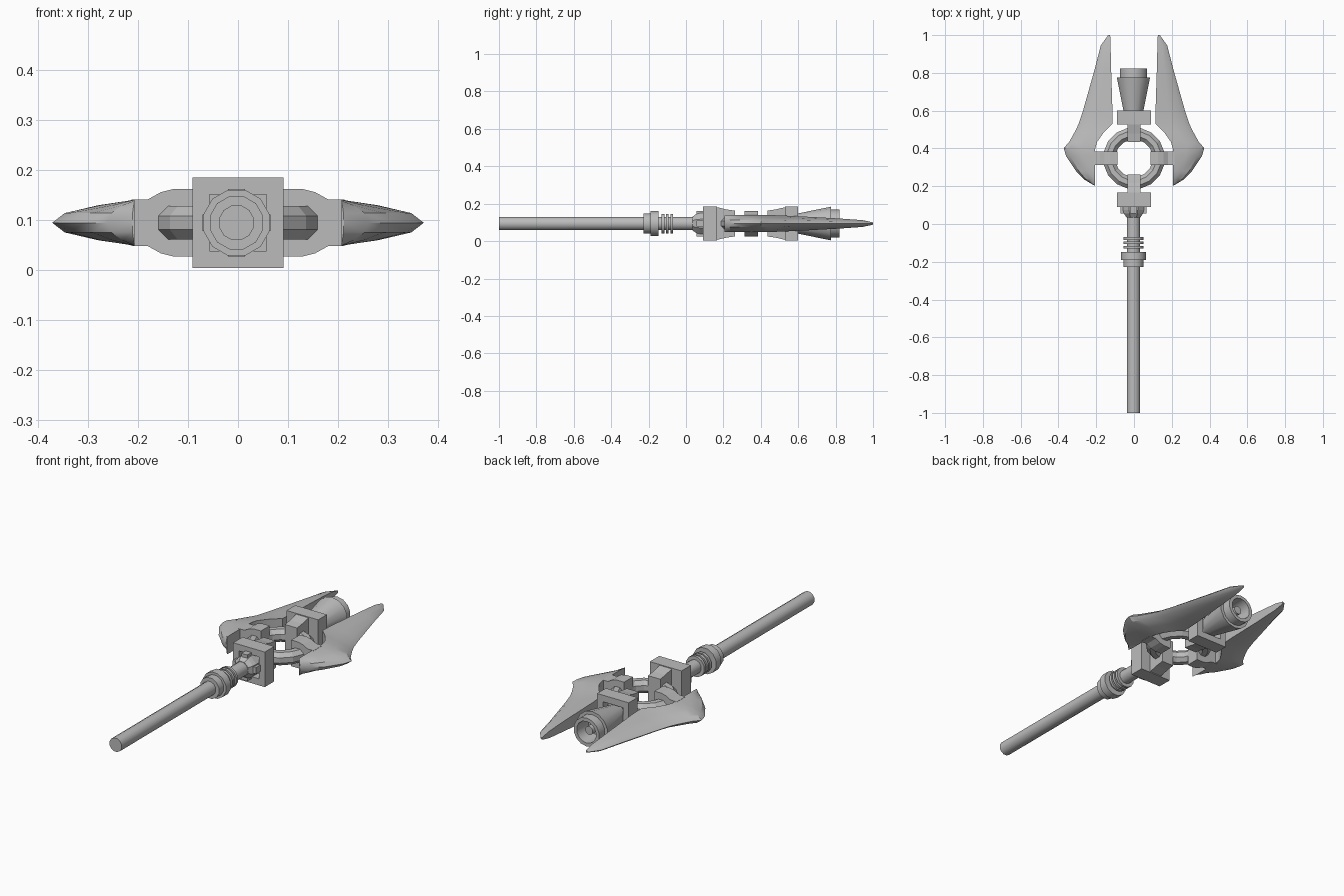
import bpy, bmesh, math
from mathutils import Matrix, Vector

if "Cube" in bpy.data.objects:
    bpy.data.objects.remove(bpy.data.objects["Cube"], do_unlink=True)

ZC = 0.094            # height of the staff axis
RING_Y = 0.348        # centre of the ring

steel = bpy.data.materials.new("grey_steel")
steel.use_nodes = True
GREY = (0.5, 0.5, 0.5, 1)
steel.diffuse_color = GREY
steel.node_tree.nodes["Principled BSDF"].inputs["Base Color"].default_value = GREY


def finish(name, bm, smooth=None):
    bmesh.ops.remove_doubles(bm, verts=bm.verts, dist=1e-5)
    bmesh.ops.recalc_face_normals(bm, faces=bm.faces)
    mesh = bpy.data.meshes.new(name)
    bm.to_mesh(mesh)
    bm.free()
    mesh.materials.append(steel)
    ob = bpy.data.objects.new(name, mesh)
    bpy.context.collection.objects.link(ob)
    if smooth:
        bpy.ops.object.select_all(action='DESELECT')
        ob.select_set(True)
        bpy.context.view_layer.objects.active = ob
        bpy.ops.object.shade_smooth_by_angle(angle=math.radians(smooth))
    return ob


def skin(bm, rows, close_rows=False, close_cols=True):
    """Bridge rows of points with quads."""
    grid = [[bm.verts.new(p) for p in row] for row in rows]
    n, m = len(grid), len(grid[0])
    for i in range(n if close_rows else n - 1):
        for j in range(m if close_cols else m - 1):
            a, b = grid[i], grid[(i + 1) % n]
            k = (j + 1) % m
            bm.faces.new((a[j], a[k], b[k], b[j]))
    return grid


def lathe(name, profile, sides=12, smooth=35):
    """Turn (radius, y) points about the staff axis."""
    bm = bmesh.new()
    rows = [[(-0.003 + r * math.cos(t), y, ZC + r * math.sin(t))
             for t in (math.tau * (j + 0.5) / sides for j in range(sides))]
            for r, y in profile]
    grid = skin(bm, rows)
    bm.faces.new(grid[0])
    bm.faces.new(grid[-1])
    return finish(name, bm, smooth)


def clamp(name, profile, width, angle):
    """Extrude a (distance, half height) outline, turned about the ring centre."""
    bm = bmesh.new()
    outline = profile + [(d, -h) for d, h in reversed(profile)]
    grid = skin(bm, [[(d, s * width, h) for d, h in outline] for s in (-1, 1)])
    for row in grid:
        bm.faces.new(row)
    bm.transform(Matrix.Translation((0, RING_Y, ZC)) @ Matrix.Rotation(angle, 4, 'Z'))
    return finish(name, bm)


def plate(name, y_open, y_back, half=0.091, hole=0.057, floor=0.6):
    """Square block with a square recess on its open side."""
    y_floor = y_open + (y_back - y_open) * floor
    corners = ((-1, -1), (1, -1), (1, 1), (-1, 1))
    bm = bmesh.new()
    grid = skin(bm, [[(x * s, y, ZC + z * s) for x, z in corners]
                     for s, y in ((half, y_back), (half, y_open),
                                  (hole, y_open), (hole, y_floor))])
    bm.faces.new(grid[0])
    bm.faces.new(grid[-1])
    return finish(name, bm)


# Handle with its collars
lathe("shaft", [(0.036, -1), (0.036, 0.14)])
lathe("lower_collar", [(0.055, -0.228), (0.055, -0.19)])
lathe("upper_collar", [(0.068, -0.19), (0.068, -0.148)])
for i in range(3):
    y = -0.13 + i * 0.023
    lathe(f"grip_ring_{i + 1}", [(0.054, y), (0.054, y + 0.014)])

# Cup with four prongs joining the handle to the front block
lathe("cup", [(0.04, 0.035), (0.055, 0.055), (0.06, 0.075), (0.06, 0.12)], 8, None)
for i in range(4):
    bm = bmesh.new()
    bmesh.ops.create_cube(bm, size=1)
    bm.transform(Matrix.Translation((-0.003, 0.073, ZC))
                 @ Matrix.Rotation(i * math.pi / 2, 4, 'Y')
                 @ Matrix.Translation((0.05, 0, 0))
                 @ Matrix.Diagonal((0.036, 0.034, 0.034, 1)))
    finish(f"prong_{i + 1}", bm)

# Square blocks
plate("front_block", 0.09, 0.167)
plate("rear_block", 0.6, 0.528)

# Ring with an octagonal section
bm = bmesh.new()
rows = []
for i in range(16):
    a = math.tau * (i + 0.5) / 16
    row = []
    for j in range(8):
        t = math.tau * (j + 0.5) / 8
        r = 0.132 + 0.035 * math.cos(t)
        row.append((r * math.cos(a), RING_Y + r * math.sin(a), ZC + 0.036 * math.sin(t)))
    rows.append(row)
skin(bm, rows, close_rows=True)
finish("ring", bm)

# Four clamps gripping the ring
side = [(0.087, 0.068), (0.128, 0.068), (0.155, 0.061), (0.18, 0.047), (0.215, 0.046)]
neck = [(0.087, 0.069), (0.13, 0.075), (0.185, 0.088)]
clamp("left_clamp", side, 0.036, 0)
clamp("right_clamp", side, 0.036, math.pi)
clamp("rear_clamp", neck, 0.035, math.pi / 2)
clamp("front_clamp", neck, 0.035, -math.pi / 2)

# Hollow nozzle with a pin inside
lathe("nozzle", [(0.048, 0.57), (0.09, 0.775), (0.074, 0.775), (0.074, 0.822),
                 (0.056, 0.822), (0.052, 0.73)], 14)
lathe("nozzle_pin", [(0.022, 0.72), (0.022, 0.8)])

# Blades: (y, inner x, outer x, half height at the inner edge)
stations = [(0.205, 0.207, 0.212, 0.044), (0.235, 0.207, 0.262, 0.046),
            (0.28, 0.207, 0.307, 0.046), (0.36, 0.207, 0.36, 0.046),
            (0.402, 0.205, 0.372, 0.046), (0.435, 0.195, 0.343, 0.046),
            (0.485, 0.16, 0.315, 0.044), (0.53, 0.115, 0.293, 0.042),
            (0.6, 0.114, 0.27, 0.039), (0.82, 0.121, 0.208, 0.027),
            (0.945, 0.124, 0.176, 0.018), (1.0, 0.126, 0.137, 0.006)]
for name, sx in (("left_blade", 1), ("right_blade", -1)):
    bm = bmesh.new()
    rows = []
    for y, xi, xo, h in stations:
        top = [(xi, h), (xi + 0.45 * (xo - xi), h * 0.76), (xi + 0.85 * (xo - xi), h * 0.42)]
        section = top + [(xo, 0)] + [(x, -z) for x, z in reversed(top)]
        rows.append([(sx * x, y, ZC + z) for x, z in section])
    grid = skin(bm, rows)
    bm.faces.new(grid[0])
    bm.faces.new(grid[-1])
    finish(name, bm, 30)
